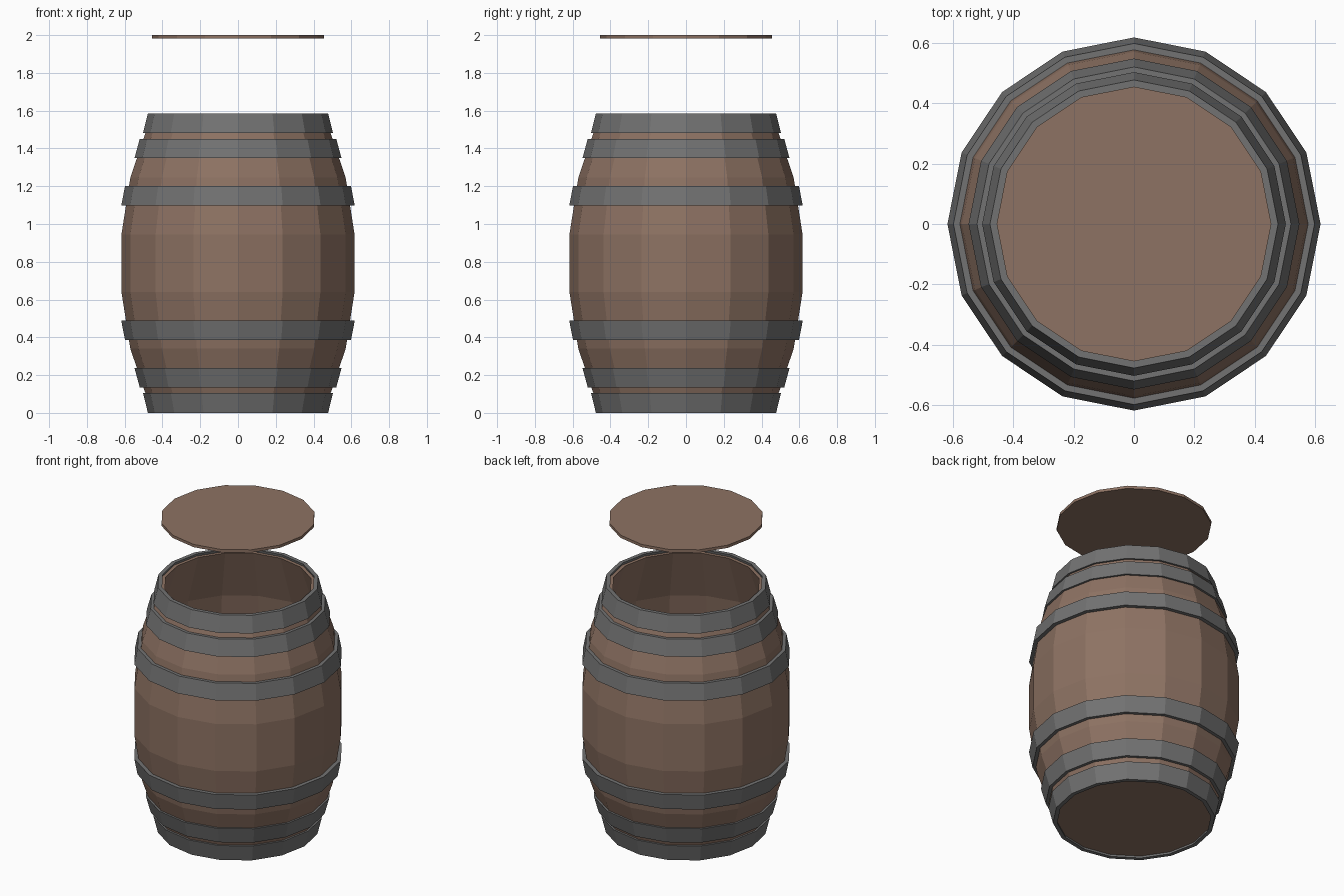
import bpy, math

if "Cube" in bpy.data.objects:
    bpy.data.objects.remove(bpy.data.objects["Cube"])

SIDES = 16
MID = 0.793  # height of the barrel's mirror plane


def material(name, color):
    m = bpy.data.materials.new(name)
    m.diffuse_color = color
    m.use_nodes = True
    m.node_tree.nodes["Principled BSDF"].inputs["Base Color"].default_value = m.diffuse_color
    return m


wood = material("wood", (0.27, 0.17, 0.125, 1))
iron = material("iron", (0.17, 0.17, 0.17, 1))


def lathe(name, profile, mat, closed=False):
    """Spin (radius, z) points about z; open profiles get end caps."""
    verts, faces = [], []
    for r, z in profile:
        for i in range(SIDES):
            a = 2 * math.pi * i / SIDES
            verts.append((r * math.cos(a), r * math.sin(a), z))
    n = len(profile)
    for k in range(n if closed else n - 1):
        p, q = k * SIDES, (k + 1) % n * SIDES
        for i in range(SIDES):
            j = (i + 1) % SIDES
            faces.append((p + i, p + j, q + j, q + i))
    if not closed:
        faces.append(tuple(reversed(range(SIDES))))
        faces.append(tuple(range((n - 1) * SIDES, n * SIDES)))
    mesh = bpy.data.meshes.new(name)
    mesh.from_pydata(verts, [], faces)
    mesh.materials.append(mat)
    obj = bpy.data.objects.new(name, mesh)
    bpy.context.collection.objects.link(obj)
    return obj


# Hollow staved body: up the outside, over the rim, down the inside
outer = [(0.46, 0.015), (0.57, 0.34), (0.617, 0.64),
         (0.617, 0.945), (0.57, 1.245), (0.46, 1.57)]
wall = 0.025
inner = [(r - wall, max(z, 0.04)) for r, z in reversed(outer)]
lathe("barrel_body", outer + inner, wood)

# Tapered iron hoops, mirrored from the lower half to the upper half
hoops = [("end", 0.0, 0.105, 0.477, 0.503),
         ("quarter", 0.135, 0.237, 0.52, 0.548),
         ("belly", 0.385, 0.488, 0.598, 0.618)]
for label, z0, z1, r0, r1 in hoops:
    t = 0.025
    ring = [(r0, z0), (r1, z1), (r1 - t, z1), (r0 - t, z0)]
    lathe("lower_" + label + "_hoop", ring, iron, True)
    upper = [(r, 2 * MID - z) for r, z in reversed(ring)]
    lathe("upper_" + label + "_hoop", upper, iron, True)

# Lid floating above the barrel
lathe("lid", [(0.455, 1.982), (0.455, 2.0)], wood)
